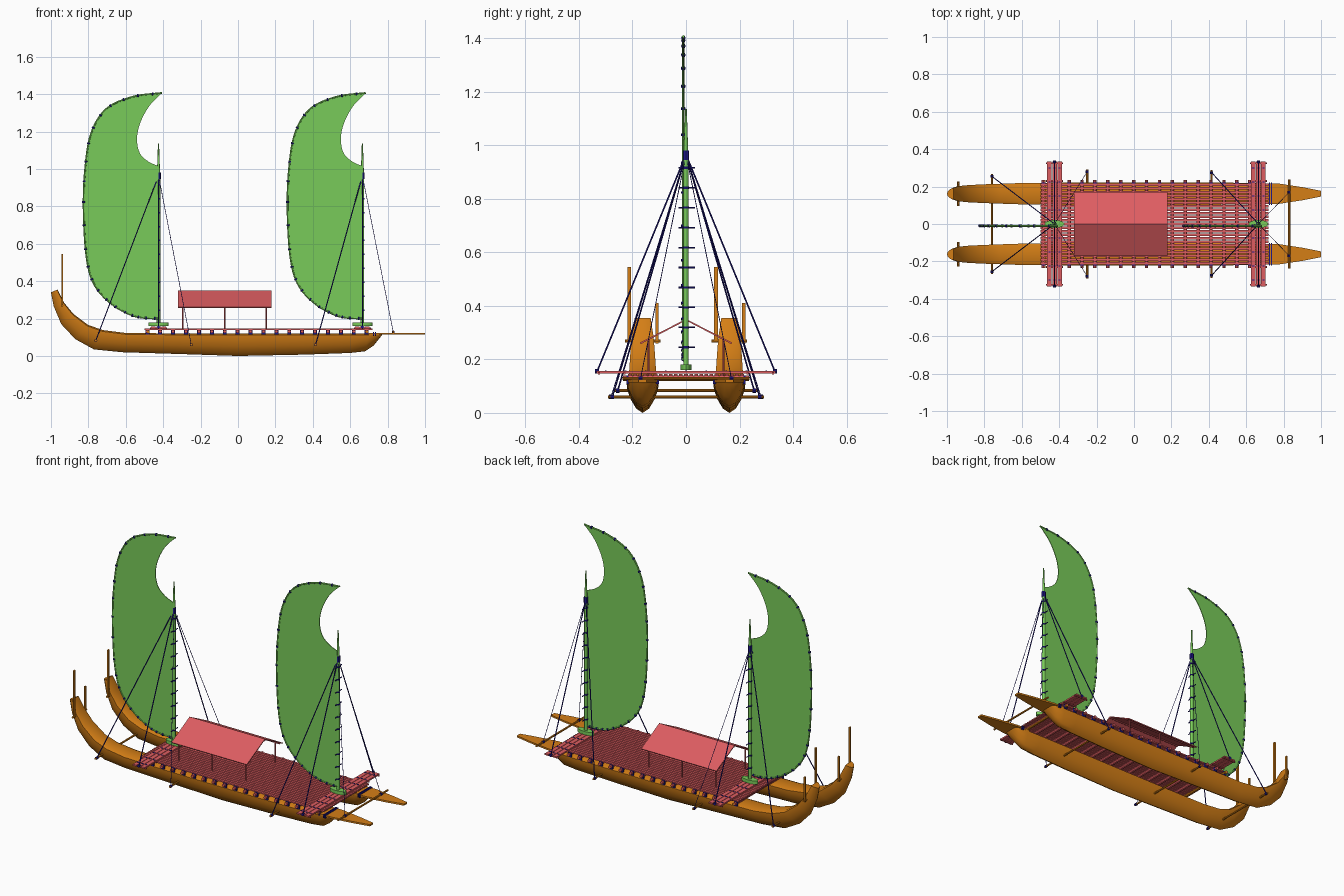
import bpy, bmesh, math
from mathutils import Vector, Matrix

if "Cube" in bpy.data.objects:
    bpy.data.objects.remove(bpy.data.objects["Cube"])


def material(name, rgb):
    m = bpy.data.materials.new(name)
    m.use_nodes = True
    m.diffuse_color = (*rgb, 1)
    m.node_tree.nodes["Principled BSDF"].inputs["Base Color"].default_value = (*rgb, 1)
    return m


ORANGE = material("orange wood", (0.66, 0.21, 0.008))
RED = material("red wood", (0.73, 0.11, 0.12))
GREEN = material("green", (0.19, 0.6, 0.1))
NAVY = material("navy rope", (0.012, 0.008, 0.25))


def finish(bm, name, mat, smooth=False):
    bmesh.ops.recalc_face_normals(bm, faces=bm.faces)
    mesh = bpy.data.meshes.new(name)
    bm.to_mesh(mesh)
    bm.free()
    mesh.materials.append(mat)
    ob = bpy.data.objects.new(name, mesh)
    bpy.context.collection.objects.link(ob)
    if smooth:
        bpy.ops.object.select_all(action="DESELECT")
        ob.select_set(True)
        bpy.context.view_layer.objects.active = ob
        bpy.ops.object.shade_smooth_by_angle(angle=math.radians(40))
    return ob


def rod(bm, a, b, r, r2=None, sides=8):
    a, b = Vector(a), Vector(b)
    d = b - a
    place = Matrix.Translation((a + b) / 2) @ d.to_track_quat("Z", "Y").to_matrix().to_4x4()
    bmesh.ops.create_cone(bm, cap_ends=True, segments=sides, radius1=r,
                          radius2=r if r2 is None else r2, depth=d.length, matrix=place)


def box(bm, centre, size):
    place = Matrix.Translation(centre) @ Matrix.Diagonal((*size, 1))
    bmesh.ops.create_cube(bm, size=1, matrix=place)


def spline(points, steps=6):
    """Smooth open curve through 2D points."""
    p = [Vector(q) for q in points]
    p = [2 * p[0] - p[1]] + p + [2 * p[-1] - p[-2]]
    out = []
    for i in range(1, len(p) - 2):
        a, b, c, d = p[i - 1:i + 3]
        for s in range(steps):
            t = s / steps
            out.append(0.5 * (2 * b + (c - a) * t + (2 * a - 5 * b + 4 * c - d) * t * t
                              + (3 * b - a - 3 * c + d) * t ** 3))
    return out + [p[-2]]


HULL_Y = 0.162
MASTS = (-0.425, 0.665)

# Hulls: V sections lofted between a top line and a keel line
# each station: top x, top z, keel x, keel z, half width
STATIONS = [
    (-0.965, 0.355, -1.0, 0.34, 0.03), (-0.93, 0.285, -0.985, 0.265, 0.041),
    (-0.88, 0.225, -0.945, 0.17, 0.046), (-0.80, 0.165, -0.87, 0.09, 0.05),
    (-0.72, 0.138, -0.77, 0.035, 0.053), (-0.6, 0.123, -0.62, 0.02, 0.057),
    (-0.3, 0.12, -0.3, 0.01, 0.06), (0, 0.12, 0, 0, 0.06), (0.35, 0.12, 0.35, 0.007, 0.06),
    (0.6, 0.12, 0.6, 0.016, 0.058), (0.7, 0.12, 0.68, 0.025, 0.056),
    (0.75, 0.12, 0.725, 0.055, 0.05), (0.775, 0.12, 0.765, 0.105, 0.04)]
HALF = [(0.7, 1), (1, 0.93), (0.96, 0.72), (0.74, 0.42), (0.4, 0.13)]
SECTION = HALF + [(0, 0)] + [(-w, t) for w, t in reversed(HALF)]

for side, label in ((1, "left"), (-1, "right")):
    cy = side * HULL_Y
    bm = bmesh.new()
    rings = []
    for tx, tz, kx, kz, w in STATIONS:
        rings.append([bm.verts.new((kx + (tx - kx) * t, cy + w * u, kz + (tz - kz) * t))
                      for u, t in SECTION])
    n = len(SECTION)
    for r, s in zip(rings, rings[1:]):
        for i in range(n):
            bm.faces.new((r[i], r[(i + 1) % n], s[(i + 1) % n], s[i]))
    bm.faces.new(rings[0])
    bm.faces.new(rings[-1])
    finish(bm, label + "_hull", ORANGE, True)

    # Tapered bow board
    bm = bmesh.new()
    outline = [(0.68, 0.056), (0.77, 0.055), (0.9, 0.035), (1.0, 0.015)]
    outline += [(x, -w) for x, w in reversed(outline)]
    face = bm.faces.new([bm.verts.new((x, cy + w, 0.114)) for x, w in outline])
    up = bmesh.ops.extrude_face_region(bm, geom=[face])["geom"]
    bmesh.ops.translate(bm, vec=(0, 0, 0.01), verts=[v for v in up if isinstance(v, bmesh.types.BMVert)])
    finish(bm, label + "_bow_board", ORANGE)

    # Stern posts with their cross bar
    bm = bmesh.new()
    box(bm, (-0.94, cy - 0.05, 0.405), (0.009, 0.014, 0.28))
    box(bm, (-0.94, cy + 0.054, 0.335), (0.009, 0.012, 0.15))
    rod(bm, (-0.94, cy - 0.066, 0.268), (-0.94, cy + 0.066, 0.268), 0.006)
    finish(bm, label + "_stern_posts", ORANGE)

    # Rope binding round the bow
    bm = bmesh.new()
    for x in (0.725, 0.735):
        box(bm, (x, cy, 0.118), (0.006, 0.122, 0.02))
    finish(bm, label + "_bow_binding", NAVY)

# Cross spars through the hulls, for the stays
bm = bmesh.new()
for x, half, z in ((-0.76, 0.268, 0.083), (-0.25, 0.292, 0.06), (0.415, 0.288, 0.06), (0.83, 0.237, 0.128)):
    rod(bm, (x, -half, z), (x, half, z), 0.0055)
rod(bm, (0.69, -0.235, 0.128), (0.69, 0.235, 0.128), 0.008)
rod(bm, (-0.48, -0.235, 0.128), (-0.48, 0.235, 0.128), 0.008)
finish(bm, "cross_spars", ORANGE, True)

# Deck: cross beams, lashings and long slats
beams, lashings, slats = bmesh.new(), bmesh.new(), bmesh.new()
for i in range(18):
    x = -0.485 + i * 0.069
    rod(beams, (x, -0.235, 0.131), (x, 0.235, 0.131), 0.009)
    for y in (-0.218, 0.218):
        box(lashings, (x, y, 0.127), (0.021, 0.008, 0.026))
for i in range(23):
    box(slats, (0.11, -0.209 + i * 0.019, 0.142), (1.22, 0.0135, 0.008))
finish(beams, "deck_beams", RED, True)
finish(lashings, "deck_lashings", NAVY)
finish(slats, "deck_slats", RED)

# Outline of the sail, measured from the mast
EDGE = [(0, 0.2), (-0.09, 0.205), (-0.16, 0.225), (-0.26, 0.285), (-0.345, 0.385), (-0.385, 0.53),
        (-0.4, 0.78), (-0.392, 1.0), (-0.36, 1.19), (-0.28, 1.32), (-0.14, 1.385), (0.018, 1.406)]
CUTOUT = [(0.018, 1.406), (-0.05, 1.335), (-0.098, 1.245), (-0.115, 1.16), (-0.1, 1.085),
          (-0.055, 1.04), (0, 1.015)]
SAIL_Y = -0.01

for mx, label in zip(MASTS, ("aft", "fore")):
    edge = spline(EDGE)

    # Sail and the bent spar along its outer edge
    bm = bmesh.new()
    loop = edge + spline(CUTOUT)[1:]
    bm.faces.new([bm.verts.new((mx + p.x, SAIL_Y, p.y)) for p in loop])
    sail = finish(bm, label + "_sail", GREEN)
    thick = sail.modifiers.new("thickness", "SOLIDIFY")
    thick.thickness = 0.004
    thick.offset = 0

    spar, ties = bmesh.new(), bmesh.new()
    for k, (p, q) in enumerate(zip(edge, edge[1:])):
        a, b = Vector((mx + p.x, SAIL_Y, p.y)), Vector((mx + q.x, SAIL_Y, q.y))
        rod(spar, a, b, 0.005)
        if k % 3 == 1:
            rod(ties, a, a + (b - a).normalized() * 0.009, 0.008)
    finish(spar, label + "_sail_spar", GREEN, True)
    finish(ties, label + "_sail_ties", NAVY)

    # Mast and its foot
    bm = bmesh.new()
    rod(bm, (mx, 0, 0.16), (mx, 0, 0.97), 0.0095, sides=12)
    rod(bm, (mx, 0, 0.97), (mx, 0, 1.135), 0.0085, 0.003, sides=12)
    finish(bm, label + "_mast", GREEN, True)
    bm = bmesh.new()
    bmesh.ops.create_cone(bm, cap_ends=True, segments=20, radius1=1, radius2=1, depth=1,
                          matrix=Matrix.Translation((mx, 0, 0.17)) @ Matrix.Diagonal((0.053, 0.021, 0.02, 1)))
    finish(bm, label + "_mast_foot", GREEN, True)

    # Mast rungs
    bm = bmesh.new()
    for i in range(10):
        z = 0.245 + i * 0.0745
        rod(bm, (mx, -0.028, z), (mx, 0.034, z), 0.003, sides=6)
        rod(bm, (mx, 0, z - 0.004), (mx, 0, z + 0.004), 0.0115)
    finish(bm, label + "_mast_rungs", NAVY)

    # Platform under the mast
    planks, ties = bmesh.new(), bmesh.new()
    for dx in (-0.027, 0, 0.027):
        box(planks, (mx + dx, 0, 0.152), (0.024, 0.67, 0.009))
        for i in range(9):
            box(ties, (mx + dx, -0.3 + i * 0.075, 0.154), (0.012, 0.006, 0.009))
    for y in (-0.325, -0.23, 0.23, 0.325):
        rod(planks, (mx - 0.045, y, 0.148), (mx + 0.045, y, 0.148), 0.005)
    finish(planks, label + "_platform", RED)
    finish(ties, label + "_platform_ties", NAVY)

# Stays from the mast heads
bm = bmesh.new()
for mx, anchors in zip(MASTS, (((-0.76, 0.255, 0.083, 0.003), (-0.25, 0.28, 0.06, 0.0016)),
                               ((0.415, 0.275, 0.06, 0.003), (0.83, 0.17, 0.128, 0.0016)))):
    for side in (-1, 1):
        for x, y, z, r in anchors + ((mx, 0.332, 0.155, 0.003),):
            rod(bm, (mx, 0, 0.965), (x, side * y, z), r, sides=6)
            rod(bm, (x, side * (y - 0.007), z), (x, side * (y + 0.007), z), 0.008)
    rod(bm, (mx, 0, 0.945), (mx, 0, 0.98), 0.012)
finish(bm, "stays", NAVY)

# Shelter: two roof slopes on posts
bm = bmesh.new()
ends = [[bm.verts.new((x, y, z)) for y, z in ((-0.17, 0.26), (0, 0.348), (0.17, 0.26))]
        for x in (-0.322, 0.178)]
for i in (0, 1):
    bm.faces.new((ends[0][i], ends[1][i], ends[1][i + 1], ends[0][i + 1]))
roof = finish(bm, "shelter_roof", RED)
thick = roof.modifiers.new("thickness", "SOLIDIFY")
thick.thickness = 0.006
thick.offset = 0

bm = bmesh.new()
for x in (-0.295, -0.072, 0.15):
    for y in (-0.14, 0.14):
        rod(bm, (x, y, 0.14), (x, y, 0.274), 0.004)
for y, z in ((0, 0.341), (-0.14, 0.27), (0.14, 0.27)):
    rod(bm, (-0.32, y, z), (0.18, y, z), 0.004)
finish(bm, "shelter_frame", RED, True)
